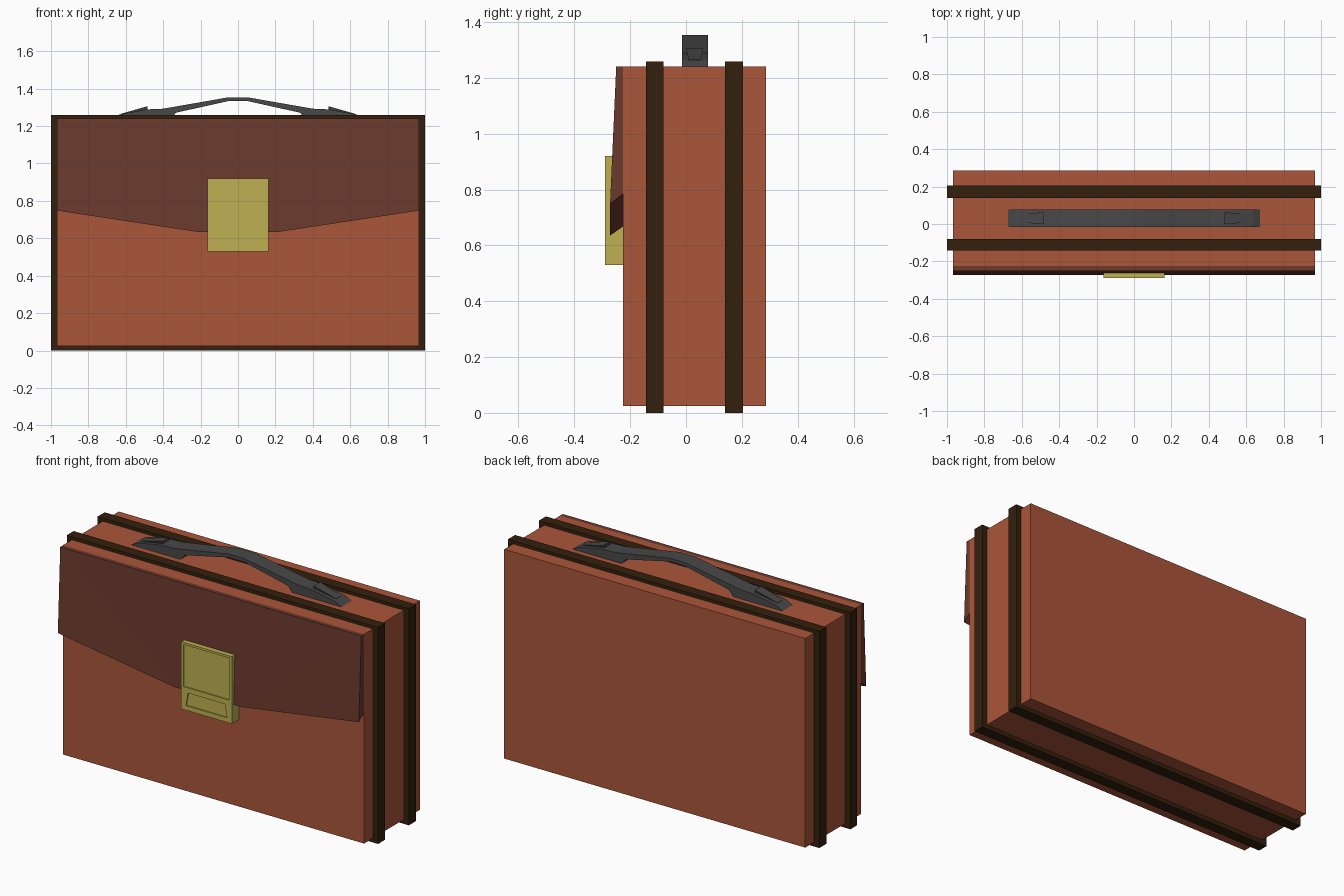
import bpy
import bmesh

cube = bpy.data.objects.get("Cube")
if cube:
    bpy.data.objects.remove(cube, do_unlink=True)


def material(name, rgb):
    m = bpy.data.materials.new(name)
    m.use_nodes = True
    colour = (*rgb, 1)
    m.diffuse_color = colour
    m.node_tree.nodes["Principled BSDF"].inputs["Base Color"].default_value = colour
    return m


tan = material("tan leather", (0.407, 0.093, 0.042))
brown = material("brown leather", (0.147, 0.042, 0.026))
dark = material("dark trim", (0.033, 0.0144, 0.004))
brass = material("brass", (0.521, 0.434, 0.084))
grey = material("grey handle", (0.065, 0.065, 0.065))


def loft(name, rings, mat):
    """Join matching rings of points into a closed solid with capped ends."""
    bm = bmesh.new()
    loops = [[bm.verts.new(p) for p in ring] for ring in rings]
    for a, b in zip(loops, loops[1:]):
        for i in range(len(a)):
            j = (i + 1) % len(a)
            bm.faces.new((a[i], a[j], b[j], b[i]))
    bm.faces.new(loops[0])
    bm.faces.new(loops[-1])
    bmesh.ops.recalc_face_normals(bm, faces=bm.faces)
    # Split caps that are concave or slightly bent
    bmesh.ops.triangulate(bm, faces=[f for f in bm.faces if len(f.verts) > 4])
    mesh = bpy.data.meshes.new(name)
    bm.to_mesh(mesh)
    bm.free()
    mesh.materials.append(mat)
    obj = bpy.data.objects.new(name, mesh)
    bpy.context.collection.objects.link(obj)
    return obj


def rect(half_low, half_high, y, z0, z1):
    return [(-half_low, y, z0), (half_low, y, z0), (half_high, y, z1), (-half_high, y, z1)]


def box(name, half, y0, y1, z0, z1, mat):
    return loft(name, [rect(half, half, y, z0, z1) for y in (y0, y1)], mat)


def mirrored(points):
    return points + [(-x, z) for x, z in reversed(points)]


# Case body and the two raised trim bands
box("case_body", 0.967, -0.225, 0.287, 0.025, 1.24, tan)
box("front_band", 1, -0.143, -0.08, 0, 1.258, dark)
box("back_band", 1, 0.14, 0.205, 0, 1.258, dark)


# Front flap: leans outward, with an undercut lower edge
def flap_ring(y_top, y_low, z_side, z_mid):
    outline = mirrored([(0.967, 1.24), (0.967, z_side), (0.22, z_mid)])
    return [(x, y_top if z > 1.2 else y_low, z) for x, z in outline]


loft("front_flap", [flap_ring(-0.225, -0.225, 0.785, 0.668),
                    flap_ring(-0.25, -0.272, 0.748, 0.635)], brown)


# Clasp: two panels, each with a shallow recess
def clasp_panel(name, z0, z1, low, high, r0, r1):
    loft(name, [rect(0.163, 0.163, -0.225, z0, z1),
                rect(0.163, 0.163, -0.29, z0, z1),
                rect(low, high, -0.29, r0, r1),
                rect(low, high, -0.283, r0, r1)], brass)


clasp_panel("clasp_plate", 0.65, 0.92, 0.148, 0.148, 0.663, 0.907)
clasp_panel("clasp_latch", 0.53, 0.65, 0.132, 0.118, 0.557, 0.633)

# Handle: one arched side profile, swept across its width
arch = mirrored([(0.05, 1.354), (0.40, 1.293), (0.49, 1.289), (0.635, 1.262), (0.675, 1.24),
                 (0.36, 1.24), (0.33, 1.272), (0.05, 1.334)])
# Reorder so the outline runs along the top, then back along the underside
loft("handle", [[(x, y, z) for x, z in arch] for y in (-0.015, 0.078)], grey)

# Wedge tabs on both handle ends
for side, label in ((1, "left"), (-1, "right")):
    thin = [(side * 0.625, y, z) for y, z in ((0.015, 1.25), (0.047, 1.25), (0.053, 1.266), (0.009, 1.266))]
    thick = [(side * 0.485, y, z) for y, z in ((0.012, 1.26), (0.05, 1.26), (0.062, 1.306), (0, 1.306))]
    loft(label + "_handle_tab", [thin, thick], grey)
